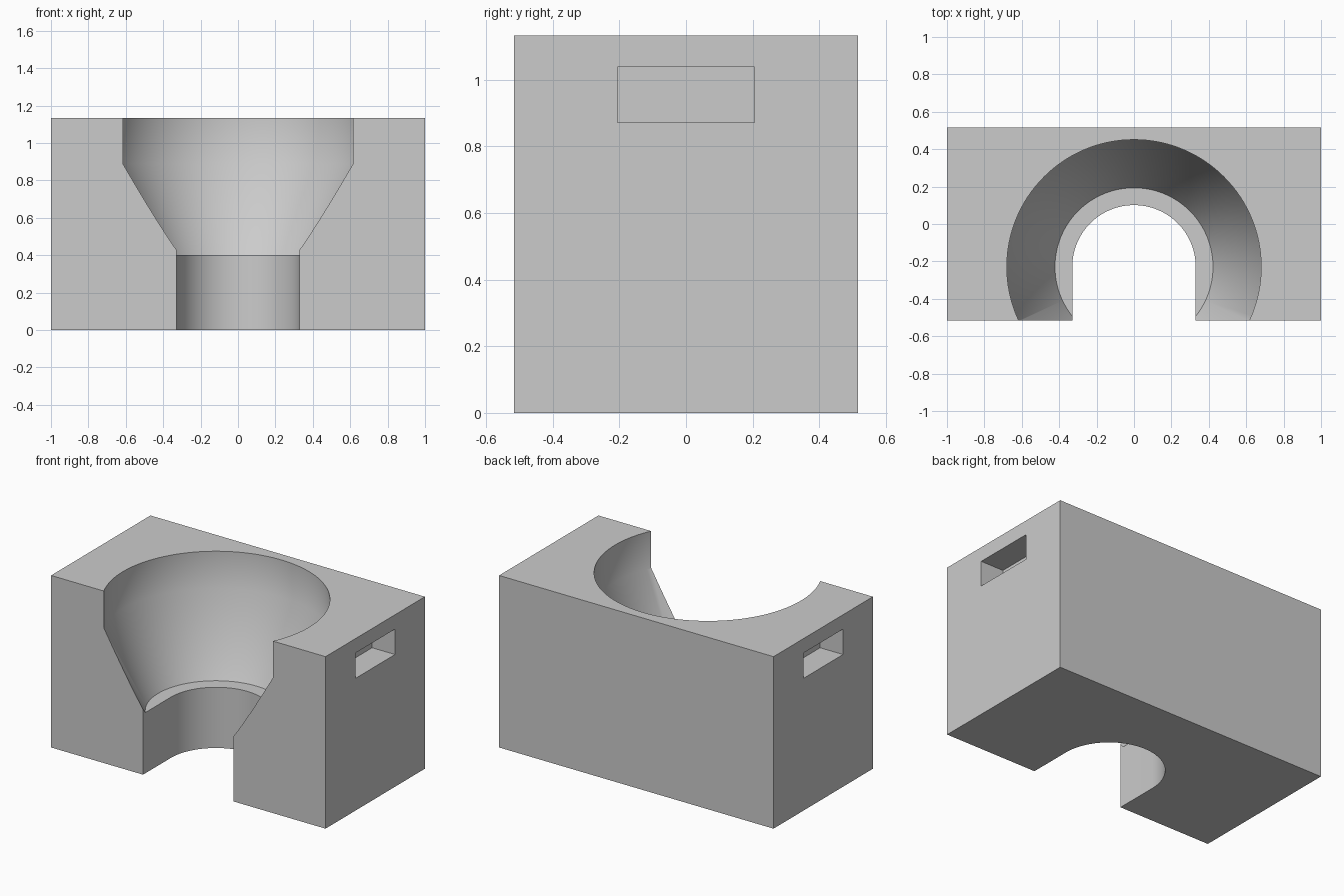
import bpy, bmesh, math
from mathutils import Matrix

cube = bpy.data.objects.get("Cube")
if cube:
    bpy.data.objects.remove(cube, do_unlink=True)

W, D, H = 2.0, 1.034, 1.133      # block size
CY = -0.229                      # axis of the bowl
SEG = 128

grey = bpy.data.materials.new("plain_grey")
grey.use_nodes = True
colour = (0.6, 0.6, 0.6, 1)
grey.diffuse_color = colour
grey.node_tree.nodes["Principled BSDF"].inputs["Base Color"].default_value = colour


def make_object(name, bm):
    bmesh.ops.recalc_face_normals(bm, faces=bm.faces)
    mesh = bpy.data.meshes.new(name)
    bm.to_mesh(mesh)
    bm.free()
    mesh.materials.append(grey)
    obj = bpy.data.objects.new(name, mesh)
    bpy.context.collection.objects.link(obj)
    return obj


def box(name, lo, hi):
    bm = bmesh.new()
    size = [b - a for a, b in zip(lo, hi)]
    mid = [(a + b) / 2 for a, b in zip(lo, hi)]
    bmesh.ops.create_cube(bm, size=1, matrix=Matrix.Translation(mid) @ Matrix.Diagonal((*size, 1)))
    return make_object(name, bm)


def lathe(name, profile):
    """Closed solid of revolution from (radius, height) points, capped at both ends."""
    bm = bmesh.new()
    rings = [[bm.verts.new((r * math.cos(a), CY + r * math.sin(a), z))
              for a in (2 * math.pi * i / SEG for i in range(SEG))] for r, z in profile]
    for low, high in zip(rings, rings[1:]):
        for i in range(SEG):
            j = (i + 1) % SEG
            bm.faces.new((low[i], low[j], high[j], high[i]))
    bm.faces.new(rings[0][::-1])
    bm.faces.new(rings[-1])
    return make_object(name, bm)


def slot(name, r, z0, z1):
    """Round-backed slot open to the front."""
    bm = bmesh.new()
    pts = [(r * math.cos(math.pi * i / 64), CY + r * math.sin(math.pi * i / 64)) for i in range(65)]
    pts += [(-r, -D), (r, -D)]
    face = bm.faces.new([bm.verts.new((x, y, z0)) for x, y in pts])
    ext = bmesh.ops.extrude_face_region(bm, geom=[face])
    top = [v for v in ext["geom"] if isinstance(v, bmesh.types.BMVert)]
    bmesh.ops.translate(bm, verts=top, vec=(0, 0, z1 - z0))
    return make_object(name, bm)


# Solid block
block = box("funnel_block", (-W / 2, -D / 2, 0), (W / 2, D / 2, H))

# Bowl with ledge, slot through the floor, and a grip pocket on each side
cutters = [
    lathe("bowl_cutter", [(0.4225, 0.4), (0.68, 0.89), (0.68, H + 0.2)]),
    slot("slot_cutter", 0.33, -0.2, 0.7),
]
for side in (-1, 1):
    xs = sorted((side * 0.833, side * 1.2))
    cutters.append(box("grip_pocket_cutter", (xs[0], -0.206, 0.871), (xs[1], 0.206, 1.038)))

bpy.ops.object.select_all(action="DESELECT")
bpy.context.view_layer.objects.active = block
block.select_set(True)
for cutter in cutters:
    cutter.hide_render = True
    mod = block.modifiers.new("cut", "BOOLEAN")
    mod.operation, mod.solver, mod.object = "DIFFERENCE", "EXACT", cutter
    bpy.ops.object.modifier_apply(modifier=mod.name)
    bpy.data.objects.remove(cutter, do_unlink=True)

# Smooth bowl, crisp block edges
bpy.ops.object.shade_smooth_by_angle(angle=math.radians(30))
